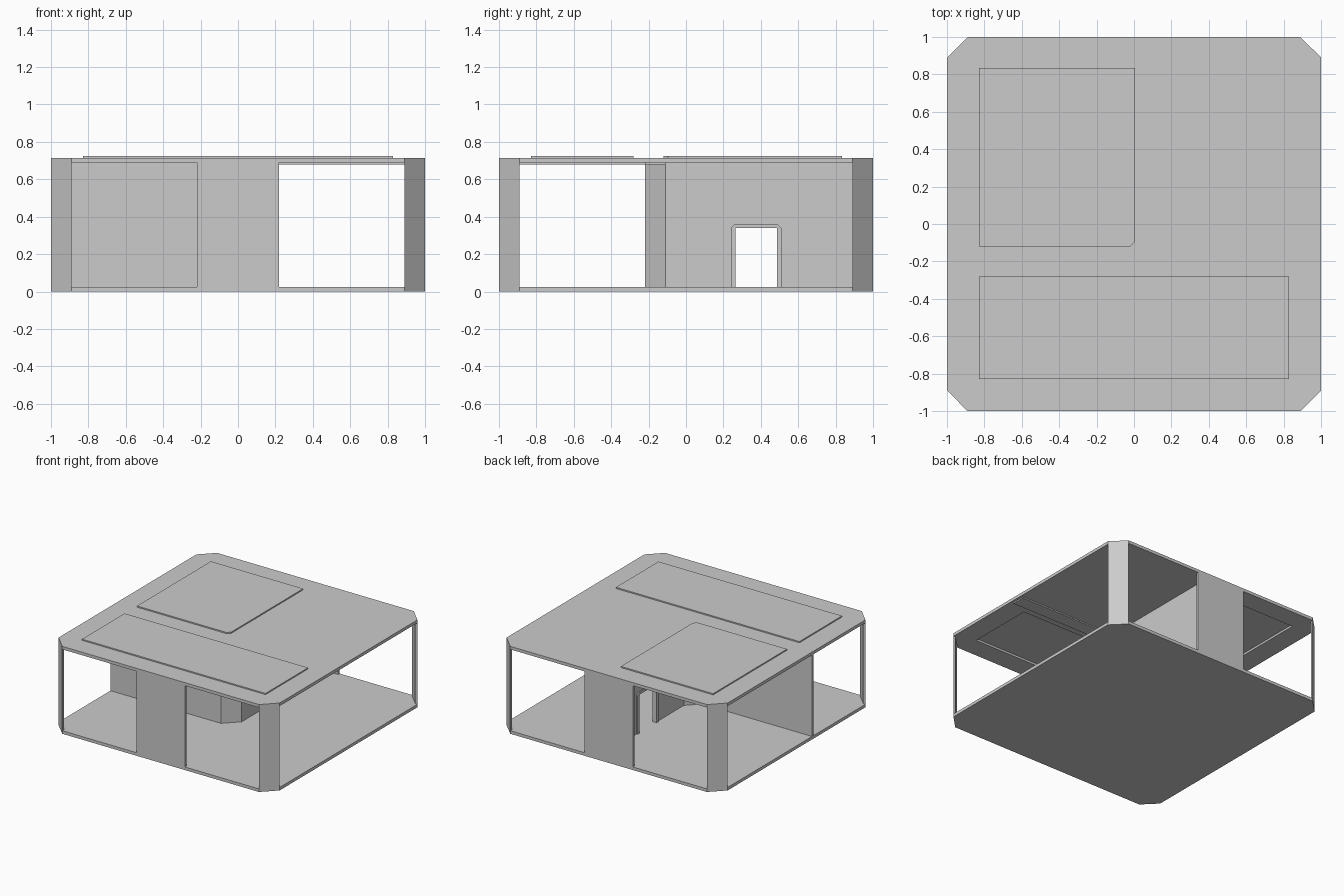
import bpy, bmesh

if "Cube" in bpy.data.objects:
    bpy.data.objects.remove(bpy.data.objects["Cube"])

TOP, CEIL, FLOOR = 0.715, 0.69, 0.025
T = 0.02            # wall thickness
C = 0.11            # corner chamfer


def prism(name, pts, lo, hi, axis='Z'):
    """Extrude a 2D outline along z, or along x for outlines given in (y, z)."""
    bm = bmesh.new()
    place = (lambda p, h: (p[0], p[1], h)) if axis == 'Z' else (lambda p, h: (h, p[0], p[1]))
    face = bm.faces.new([bm.verts.new(place(p, lo)) for p in pts])
    ext = bmesh.ops.extrude_face_region(bm, geom=[face])['geom']
    d = (0, 0, hi - lo) if axis == 'Z' else (hi - lo, 0, 0)
    bmesh.ops.translate(bm, vec=d, verts=[v for v in ext if isinstance(v, bmesh.types.BMVert)])
    bmesh.ops.recalc_face_normals(bm, faces=bm.faces)
    me = bpy.data.meshes.new(name)
    bm.to_mesh(me)
    bm.free()
    ob = bpy.data.objects.new(name, me)
    bpy.context.collection.objects.link(ob)
    return ob


def box(name, x0, x1, y0, y1, z0, z1):
    return prism(name, [(x0, y0), (x1, y0), (x1, y1), (x0, y1)], z0, z1)


def cut(ob, cutter):
    cutter.hide_render = True
    cutter.hide_set(True)
    m = ob.modifiers.new("cut", 'BOOLEAN')
    m.operation, m.solver, m.object = 'DIFFERENCE', 'EXACT', cutter


# floor and roof slabs with clipped corners
k = 1 - C
octagon = [(-k, -1), (k, -1), (1, -k), (1, k), (k, 1), (-k, 1), (-1, k), (-1, -k)]
prism("floor_slab", octagon, 0, FLOOR)
roof = prism("roof_slab", octagon, CEIL, TOP)

# raised roof panels, each a shallow ceiling recess from below
front_panel = [(-.83, -.83), (.83, -.83), (.83, -.28), (-.83, -.28)]
room_panel = [(-.83, -.12), (-.02, -.12), (.005, -.095), (.005, .835), (-.83, .835)]
for name, outline in (("front", front_panel), ("room", room_panel)):
    prism(name + "_roof_panel", outline, TOP, TOP + 0.01)
    cut(roof, prism(name + "_recess_cutter", outline, 0.6, TOP - 0.008))

# diagonal panels at the four corners
for sx in (-1, 1):
    for sy in (-1, 1):
        pts = [(k, 1), (1, k), (1 - T, k), (k, 1 - T)]
        prism("corner_panel", [(sx * x, sy * y) for x, y in pts], 0, TOP)

# central wall piers on the front and back
box("front_wall", -.22, .22, -1, -1 + T, 0, TOP)
box("back_wall", -.22, .22, 1 - T, 1, 0, TOP)

# inner room wall with clipped corner
i = T * 0.41
room = prism("room_wall", [(-1, -.22), (0, -.22), (.11, -.11), (.11, 1 - T), (.11 - T, 1 - T),
                           (.11 - T, -.11 + i), (-i, -.22 + T), (-1, -.22 + T)], FLOOR, CEIL)
cut(room, box("doorway_cutter", 0, .2, .26, .49, FLOOR - .01, .345))

# door frame standing proud of the wall
prism("door_frame", [(.24, FLOOR), (.24, .34), (.26, .36), (.49, .36), (.51, .34), (.51, FLOOR),
                     (.486, FLOOR), (.486, .34), (.264, .34), (.264, FLOOR)],
      .11 - T - .01, .12, 'X')

# shallow ceiling beam from the room corner, and left lintel
box("ceiling_beam", .11, 1 - T, -.22, -.11, .68, CEIL)
box("left_lintel", -1 + T, -1 + 2 * T, -k, -.22, .68, CEIL)
